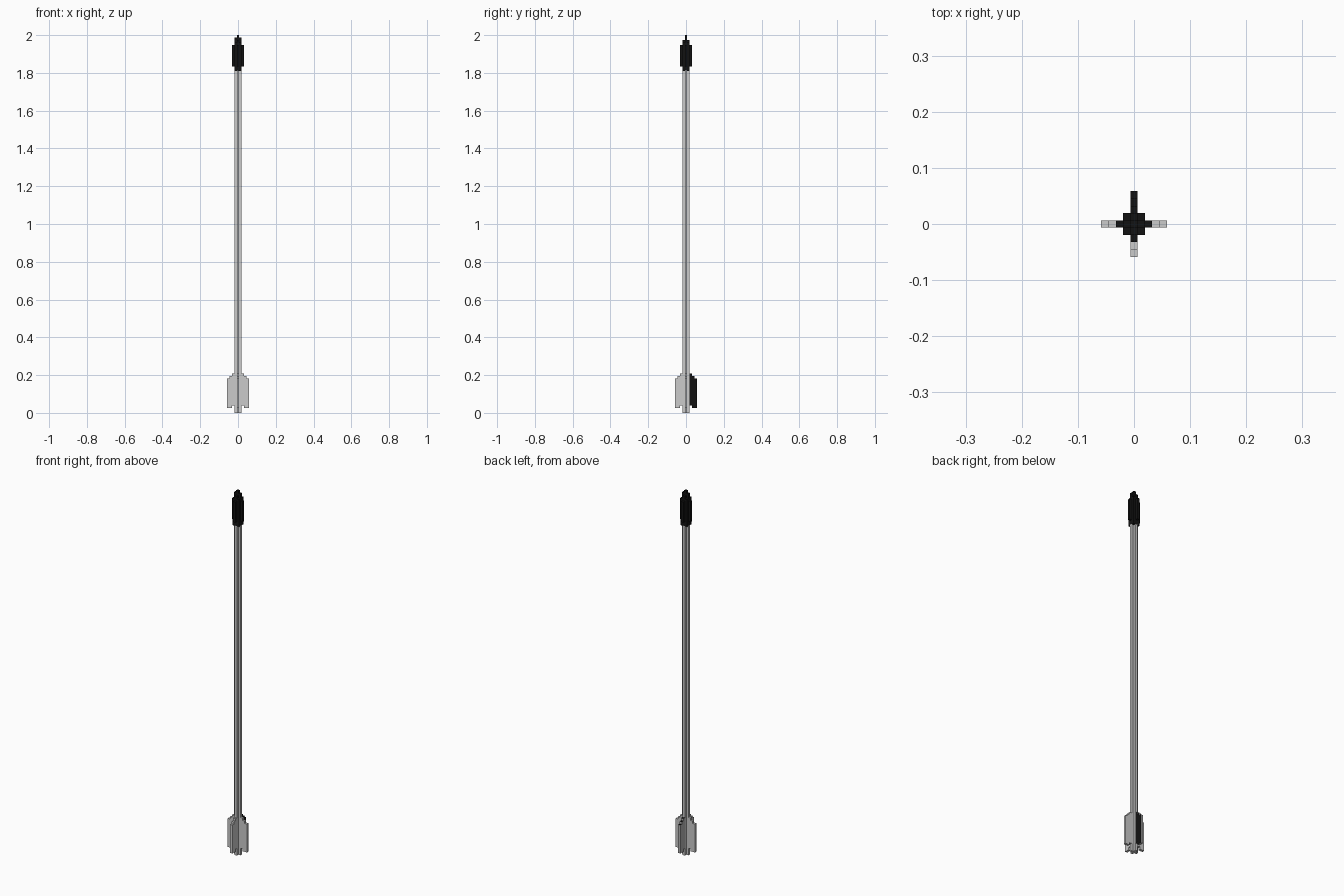
import bpy, bmesh, math
from mathutils import Matrix

if "Cube" in bpy.data.objects:
    bpy.data.objects.remove(bpy.data.objects["Cube"])

V = 0.013      # one block
H = V / 2      # half a block

black = bpy.data.materials.new("black")
black.diffuse_color = (0.006, 0.006, 0.006, 1)
black.use_nodes = True
black.node_tree.nodes["Principled BSDF"].inputs["Base Color"].default_value = black.diffuse_color
grey = bpy.data.materials.new("grey")
grey.diffuse_color = (0.45, 0.45, 0.45, 1)
grey.use_nodes = True
grey.node_tree.nodes["Principled BSDF"].inputs["Base Color"].default_value = grey.diffuse_color


def prism(name, points, depth, matrix, mats=()):
    """Extrude a flat xy outline along local z, then place it."""
    bm = bmesh.new()
    face = bm.faces.new([bm.verts.new((x, y, 0)) for x, y in points])
    ext = bmesh.ops.extrude_face_region(bm, geom=[face])
    verts = [g for g in ext["geom"] if isinstance(g, bmesh.types.BMVert)]
    bmesh.ops.translate(bm, verts=verts, vec=(0, 0, depth))
    bm.transform(matrix)
    bmesh.ops.recalc_face_normals(bm, faces=bm.faces)
    bm.normal_update()
    me = bpy.data.meshes.new(name)
    bm.to_mesh(me)
    bm.free()
    ob = bpy.data.objects.new(name, me)
    bpy.context.collection.objects.link(ob)
    for m in mats:
        me.materials.append(m)
    return ob


def upright(angle):
    """Stand an outline up (y becomes z), centre its thickness, spin round z."""
    return (Matrix.Rotation(angle, 4, 'Z') @ Matrix.Rotation(math.pi / 2, 4, 'X')
            @ Matrix.Translation((0, 0, -H)))


def mirrored(half):
    return half + [(-x, y) for x, y in reversed(half)]


# shaft: plus-shaped section
w = 3 * H
plus = [(w, -H), (w, H), (H, H), (H, w), (-H, w), (-H, H),
        (-w, H), (-w, -H), (-H, -H), (-H, -w), (H, -w), (H, -H)]
prism("shaft", plus, 1.812, Matrix.Identity(4))

# head: square core with two crossed stepped blades
core = [(-w, -w), (w, -w), (w, w), (-w, w)]
prism("head_core", core, 0.151, Matrix.Translation((0, 0, 1.81)), [black])
for name, angle, shoulder in (("head_blade_x", 0, 2 - V),
                              ("head_blade_y", math.pi / 2, 2 - 2 * V)):
    half = [(w, 1.81), (w, 1.835), (5 * H, 1.835), (5 * H, 1.948),
            (w, 1.948), (w, shoulder), (H, shoulder), (H, 2.0)]
    prism(name, mirrored(half), V, upright(angle), [black])

# four stepped fins; the back one is partly black
fin = [(3 * H, 3 * V), (5 * H, 3 * V), (5 * H, 2 * V), (9 * H, 2 * V),
       (9 * H, 14 * V), (7 * H, 14 * V), (7 * H, 15 * V), (5 * H, 15 * V),
       (5 * H, 16 * V), (3 * H, 16 * V)]
for i, side in enumerate(("right", "back", "left", "front")):
    ob = prism("fin_" + side, fin, V, upright(i * math.pi / 2),
               [grey, black] if side == "back" else ())
    if side == "back":
        for p in ob.data.polygons:
            p.material_index = int(p.normal.x > 0.5 or p.normal.z > 0.5)
